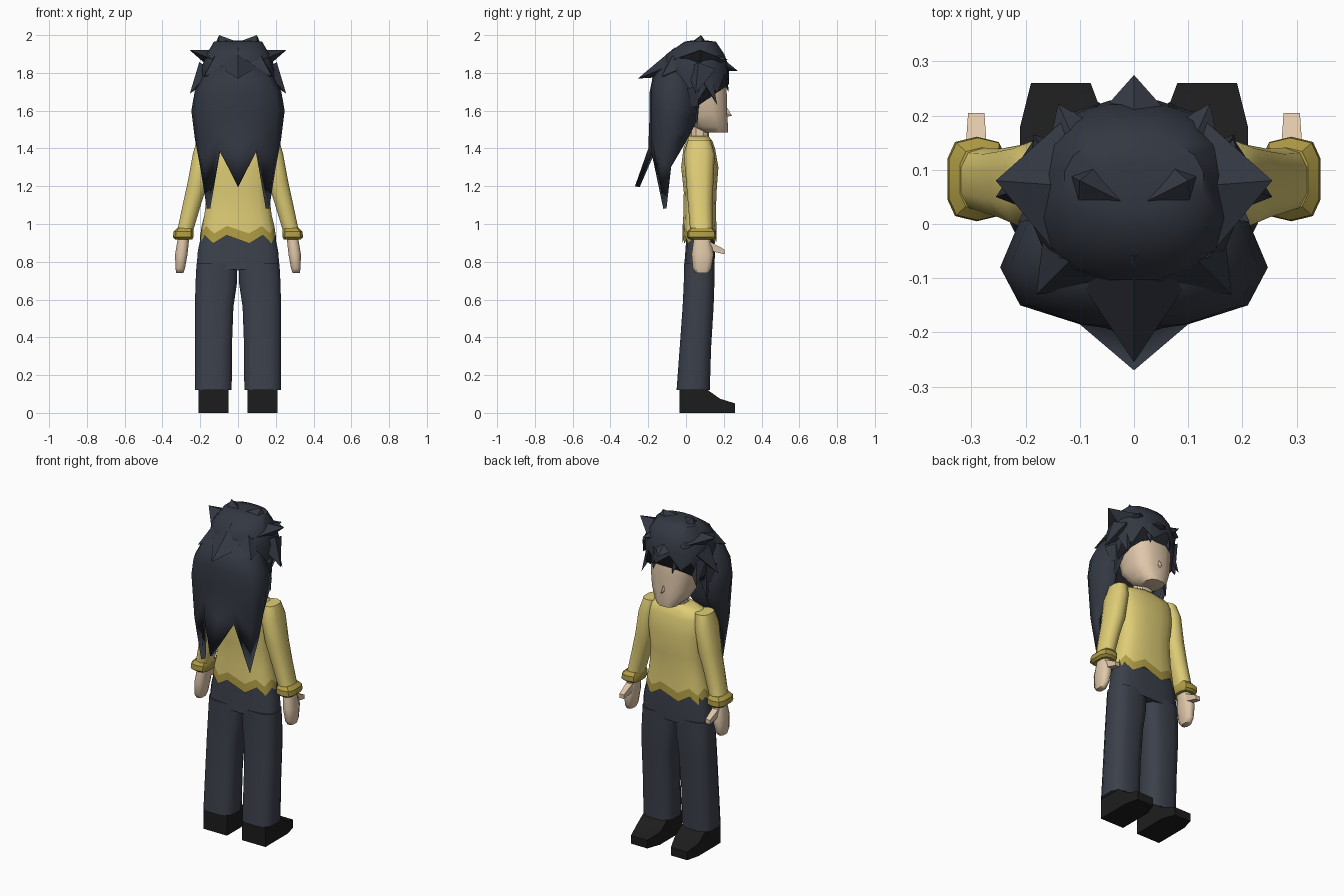
import bpy, bmesh, math
from mathutils import Vector

if "Cube" in bpy.data.objects:
    bpy.data.objects.remove(bpy.data.objects["Cube"])


def material(name, rgb):
    m = bpy.data.materials.new(name)
    m.diffuse_color = (*rgb, 1)
    m.use_nodes = True
    m.node_tree.nodes["Principled BSDF"].inputs["Base Color"].default_value = m.diffuse_color
    return m


HAIR = material("dark_blue_hair", (0.033, 0.039, 0.054))
PANTS = material("slate_cloth", (0.044, 0.051, 0.068))
SHIRT = material("yellow_cloth", (0.74, 0.61, 0.18))
TRIM = material("dark_yellow_trim", (0.44, 0.34, 0.06))
SKIN = material("skin", (0.74, 0.57, 0.40))
SHOE = material("black_leather", (0.012, 0.012, 0.012))


def finish(name, bm, mats, mirror=False, angle=35, thick=0):
    bmesh.ops.recalc_face_normals(bm, faces=bm.faces)
    me = bpy.data.meshes.new(name)
    bm.to_mesh(me)
    bm.free()
    ob = bpy.data.objects.new(name, me)
    bpy.context.collection.objects.link(ob)
    for m in mats:
        me.materials.append(m)
    me.shade_smooth()
    me.set_sharp_from_angle(angle=math.radians(angle))
    if mirror:
        ob.modifiers.new("mirror", 'MIRROR')
    if thick:
        s = ob.modifiers.new("thickness", 'SOLIDIFY')
        s.thickness, s.offset = thick, -1
    return ob


def loft(name, rings, mats, n=12, power=2.5, mirror=False, bands=(), angle=35):
    """Skin rings (cx, cy, z, rx, ry[, tilt, jag]); bands lists strips in the second colour."""
    bm = bmesh.new()
    loops = []
    for cx, cy, z, rx, ry, *extra in rings:
        tilt, jag = (extra + [0, 0])[:2]
        loop = []
        for i in range(n):
            a = 2 * math.pi * (i + 0.5) / n
            c, s = math.cos(a), math.sin(a)
            x = rx * math.copysign(abs(c) ** (2 / power), c)
            y = ry * math.copysign(abs(s) ** (2 / power), s)
            loop.append(bm.verts.new((cx + x, cy + y, z + tilt * y + jag * (-1) ** i)))
        loops.append(loop)
    for k in range(len(loops) - 1):
        a, b = loops[k], loops[k + 1]
        for i in range(n):
            j = (i + 1) % n
            f = bm.faces.new((a[i], a[j], b[j], b[i]))
            f.material_index = int(k in bands)
    for k, loop in ((0, loops[0]), (len(loops) - 2, loops[-1])):
        bm.faces.new(loop).material_index = int(k in bands)
    return finish(name, bm, mats, mirror, angle)


def spikes(name, items, mat, mirror=False):
    """Four-sided pyramids: (base, tip, half width, half height)."""
    bm = bmesh.new()
    for base, tip, w, h in items:
        base, tip = Vector(base), Vector(tip)
        q = (tip - base).to_track_quat('Z', 'Y')
        ring = [bm.verts.new(base + q @ Vector(p))
                for p in ((w, 0, 0), (0, h, 0), (-w, 0, 0), (0, -h, 0))]
        top = bm.verts.new(tip)
        bm.faces.new(ring)
        for i in range(4):
            bm.faces.new((ring[i], ring[(i + 1) % 4], top))
    return finish(name, bm, [mat], mirror, 40)


# Shoes: side profile swept across, narrowing at the toe
bm = bmesh.new()
profile = [(-.035, 0), (.18, 0), (.26, 0), (.26, .05), (.18, .075), (.11, .125), (-.035, .125)]
inner = [bm.verts.new((.08 if y > .2 else .05, y, z)) for y, z in profile]
outer = [bm.verts.new((.19 if y > .2 else .21, y, z)) for y, z in profile]
bm.faces.new(inner)
bm.faces.new(outer)
for i in range(len(profile)):
    j = (i + 1) % len(profile)
    bm.faces.new((inner[i], inner[j], outer[j], outer[i]))
finish("shoe", bm, [SHOE], True)

# Trousers
loft("trouser_leg", [(.131, .038, .12, .1, .09), (.130, .05, .35, .1, .085),
                     (.126, .064, .56, .104, .084), (.116, .069, .68, .112, .083),
                     (.111, .07, .79, .111, .082)],
     [PANTS], power=3, mirror=True, angle=70)
loft("trouser_hips", [(0, .07, .76, .223, .082), (0, .075, .86, .215, .079),
                      (0, .075, .97, .19, .072)], [PANTS], n=16, power=3.2, angle=70)

# Shirt with ragged dark hem
loft("shirt_body", [(0, .072, .918, .203, .092, 0, -.022), (0, .072, .97, .195, .091, 0, -.02),
                    (0, .072, 1.05, .18, .087), (0, .075, 1.17, .167, .088),
                    (0, .073, 1.3, .18, .1), (0, .07, 1.4, .19, .085),
                    (0, .07, 1.44, .175, .07), (0, .065, 1.465, .075, .055)],
     [SHIRT, TRIM], n=16, power=2.7, bands=(0,), angle=70)

# Sleeves, cuffs and hands
loft("sleeve", [(.175, .07, 1.445, .045, .06), (.19, .07, 1.37, .051, .082),
                (.213, .073, 1.22, .056, .072), (.245, .075, 1.1, .05, .064),
                (.273, .08, .99, .045, .06), (.285, .083, .95, .045, .06)],
     [SHIRT], n=10, mirror=True, angle=70)
loft("cuff", [(.287, .083, .918, .046, .064), (.29, .083, .93, .056, .078),
              (.288, .083, .96, .055, .076), (.28, .083, .98, .042, .058)],
     [TRIM], n=10, power=3.2, mirror=True)
loft("hand", [(.308, .085, .74, .02, .035), (.306, .085, .765, .027, .052),
              (.3, .088, .84, .035, .062), (.288, .085, .93, .032, .045)],
     [SKIN], n=8, mirror=True, angle=60)
bm = bmesh.new()
bmesh.ops.create_cube(bm, size=1)
for v in bm.verts:  # thumb, tapering forward and down
    tip = v.co.y > 0
    v.co = Vector((.291 + v.co.x * (.03 if tip else .042), .205 if tip else .12,
                   (.852 if tip else .885) + v.co.z * (.025 if tip else .05)))
finish("thumb", bm, [SKIN], True)

# Neck, head and nose
loft("neck", [(0, .07, 1.43, .055, .05), (0, .075, 1.56, .05, .05)], [SKIN], n=10)
loft("head", [(0, .155, 1.485, .06, .068), (0, .13, 1.515, .09, .095), (0, .1, 1.58, .122, .121),
              (0, .09, 1.68, .135, .130), (0, .08, 1.8, .14, .13), (0, .07, 1.89, .11, .1)],
     [SKIN], n=12, power=2.7, angle=40)
spikes("nose", [((0, .205, 1.59), (0, .243, 1.573), .014, .03)], SKIN)

# Hair cap with jagged hem
loft("hair_cap", [(0, .07, 1.665, .178, .16, .7, .035), (0, .055, 1.82, .195, .168, .1, .015),
                  (0, .05, 1.9, .168, .155), (0, .075, 1.965, .13, .085), (0, .07, 1.972, .06, .04)],
     [HAIR], n=16, power=2.4, angle=50)

# Hair tufts around the cap
spikes("hair_tufts", [
    ((.12, .07, 1.87), (.255, .08, 1.92), .14, .055),
    ((.16, .08, 1.82), (.255, .05, 1.69), .08, .06),
    ((.15, .11, 1.77), (.185, .165, 1.63), .055, .035),
    ((.165, .04, 1.72), (.18, .06, 1.52), .06, .035),
    ((.07, .065, 1.92), (.1, .08, 2.0), .08, .10),
    ((.07, .19, 1.82), (.065, .225, 1.70), .045, .03),
    ((.09, .11, 1.87), (.14, .222, 1.87), .09, .05),
    ((.1, -.05, 1.84), (.18, -.13, 1.78), .09, .06),
], HAIR, True)
spikes("hair_crest", [((0, .14, 1.86), (0, .275, 1.81), .12, .05),
                      ((0, -.03, 1.86), (0, -.255, 1.77), .15, .08)], HAIR)

# Long back hair: columns from the crown down to pointed ends, mirrored at the centre
columns = [  # widest x, y, then the end x, y, z
    (0, -.192, 0, -.27, 1.2), (.1, -.185, .1, -.185, 1.39), (.21, -.15, .165, -.12, 1.08),
    (.247, -.08, .2, -.08, 1.3), (.19, .055, .165, .02, 1.47)]
bm = bmesh.new()
grid = []
for x, y, ex, ey, ez in columns:
    mx, my = x * .6 + ex * .4, y * .9 + ey * .1
    pts = [(x * .4, y * .45, 1.88), (x * .76, y * .92, 1.78), (x * .93, y, 1.7), (x, y, 1.6),
           (mx, my, 1.6 + (ez - 1.6) * .5), (ex, ey, ez)]
    grid.append([bm.verts.new(p) for p in pts])
for a, b in zip(grid, grid[1:]):
    for k in range(len(a) - 1):
        bm.faces.new((a[k], a[k + 1], b[k + 1], b[k]))
back = finish("back_hair", bm, [HAIR], True, 50, .025)
if back.data.polygons[2].normal.y > 0:
    back.data.flip_normals()
back.modifiers["mirror"].use_clip = True
